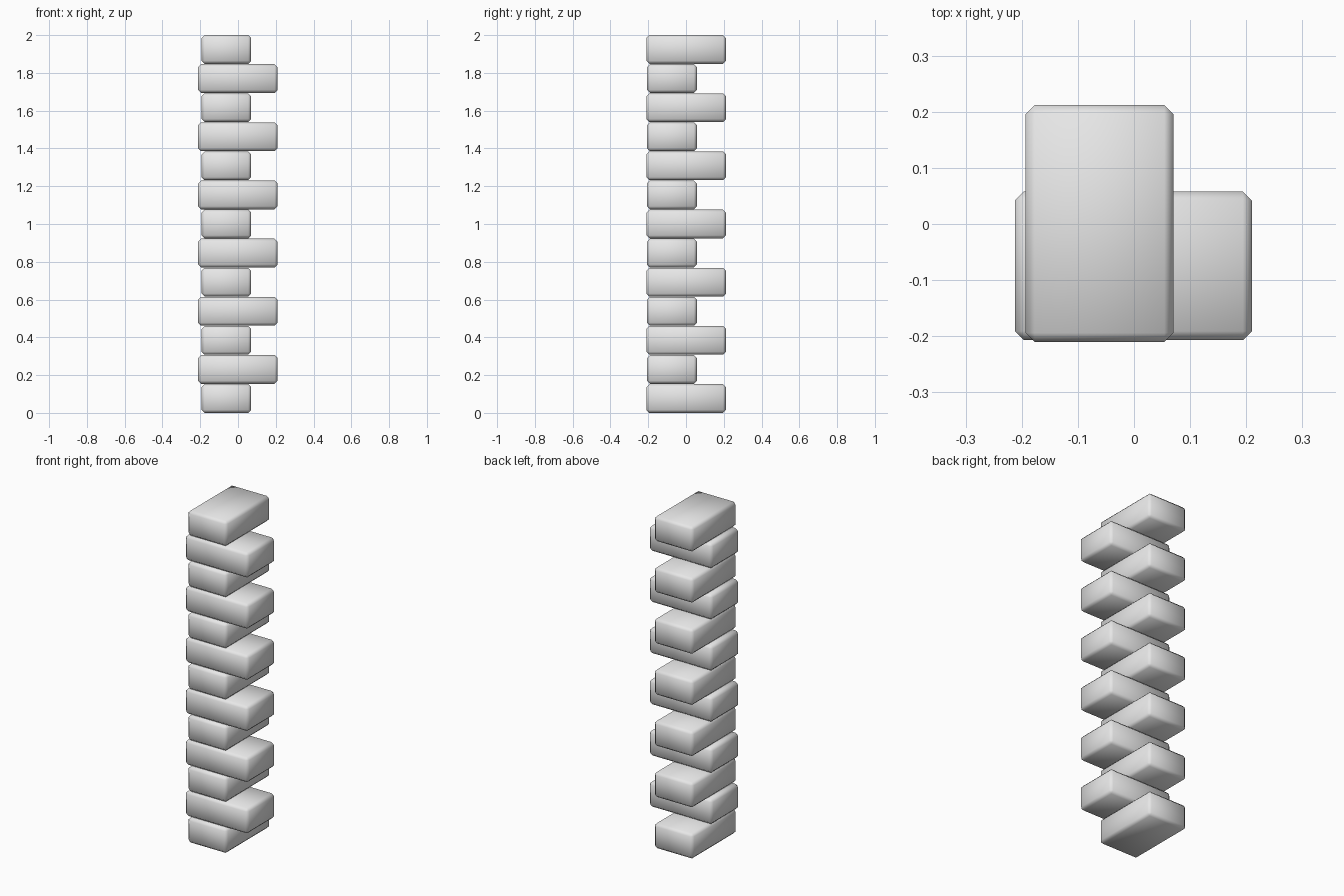
import bpy

cube = bpy.data.objects.get("Cube")
if cube:
    bpy.data.objects.remove(cube, do_unlink=True)

# Single plain grey
grey = bpy.data.materials.new("light_grey")
grey.use_nodes = True
grey.diffuse_color = (0.8, 0.8, 0.8, 1)
grey.node_tree.nodes["Principled BSDF"].inputs["Base Color"].default_value = (0.8, 0.8, 0.8, 1)

COUNT = 13
HEIGHT = 0.152
PITCH = (2 - HEIGHT) / (COUNT - 1)
CHAMFER = 0.016


def brick(name, x0, x1, y0, y1, z0):
    """Chamfered, softly shaded block between the given limits."""
    bpy.ops.mesh.primitive_cube_add(
        size=1, location=((x0 + x1) / 2, (y0 + y1) / 2, z0 + HEIGHT / 2))
    ob = bpy.context.object
    ob.name = name
    ob.scale = (x1 - x0, y1 - y0, HEIGHT)
    bpy.ops.object.transform_apply(location=False, rotation=False, scale=True)
    bevel = ob.modifiers.new("chamfer", "BEVEL")
    bevel.width = CHAMFER
    bevel.segments = 1
    ob.data.materials.append(grey)
    bpy.ops.object.shade_smooth()


# Alternating courses: end-on bricks and crosswise bricks
for i in range(COUNT):
    if i % 2 == 0:
        brick(f"lengthwise_brick_{i + 1}", -0.193, 0.07, -0.21, 0.212, i * PITCH)
    else:
        brick(f"crosswise_brick_{i + 1}", -0.212, 0.21, -0.207, 0.058, i * PITCH)
